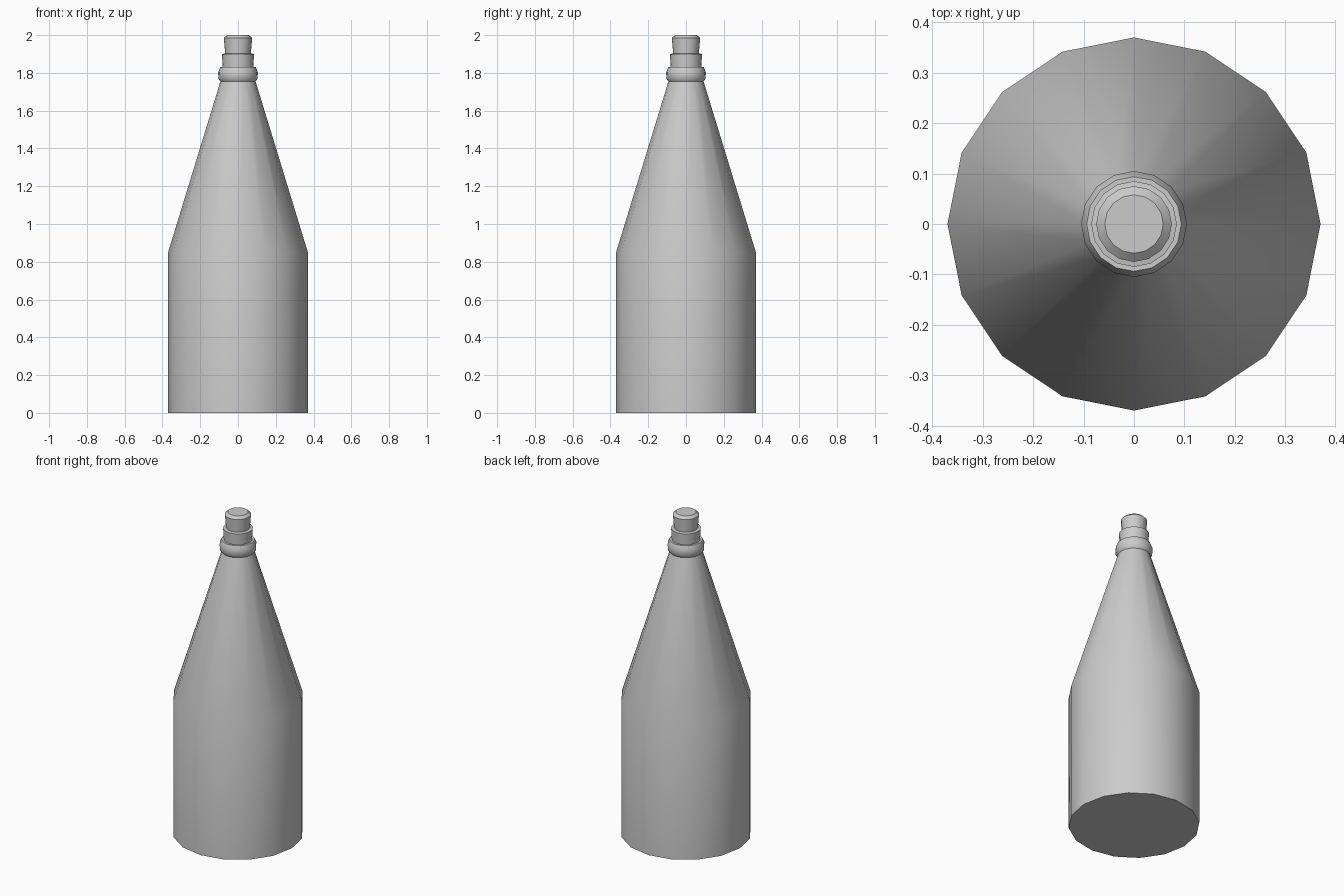
import bpy, bmesh
from math import cos, sin, pi, radians

if "Cube" in bpy.data.objects:
    bpy.data.objects.remove(bpy.data.objects["Cube"])

SIDES = 16


def lathe(name, profile, cap_bottom=False, cap_top=False):
    """Revolve (radius, height) points around z, with optional flat end caps."""
    bm = bmesh.new()
    rings = [[bm.verts.new((r * cos(2 * pi * i / SIDES), r * sin(2 * pi * i / SIDES), z))
              for i in range(SIDES)] for r, z in profile]
    for low, high in zip(rings, rings[1:]):
        for i in range(SIDES):
            j = (i + 1) % SIDES
            bm.faces.new((low[i], low[j], high[j], high[i]))
    if cap_bottom:
        bm.faces.new(rings[0][::-1])
    if cap_top:
        bm.faces.new(rings[-1])
    mesh = bpy.data.meshes.new(name)
    bm.to_mesh(mesh)
    bm.free()
    obj = bpy.data.objects.new(name, mesh)
    bpy.context.collection.objects.link(obj)
    bpy.ops.object.select_all(action='DESELECT')
    obj.select_set(True)
    bpy.context.view_layer.objects.active = obj
    bpy.ops.object.shade_smooth_by_angle(angle=radians(35))
    return obj


# Straight body and long tapered shoulder
lathe("bottle_body", [(0.37, 0), (0.37, 0.85), (0.093, 1.755)], cap_bottom=True)

# Rounded ring around the neck
lathe("neck_ring", [(0.093, 1.755), (0.104, 1.77), (0.105, 1.803),
                    (0.094, 1.83), (0.081, 1.83)])

# Mouth of the bottle, ending in a small flat step
lathe("bottle_mouth", [(0.081, 1.83), (0.085, 1.9), (0.068, 1.903)])

# Slightly flared stopper with a chamfered top
lathe("stopper", [(0.068, 1.903), (0.075, 1.985), (0.058, 2.0)], cap_top=True)
